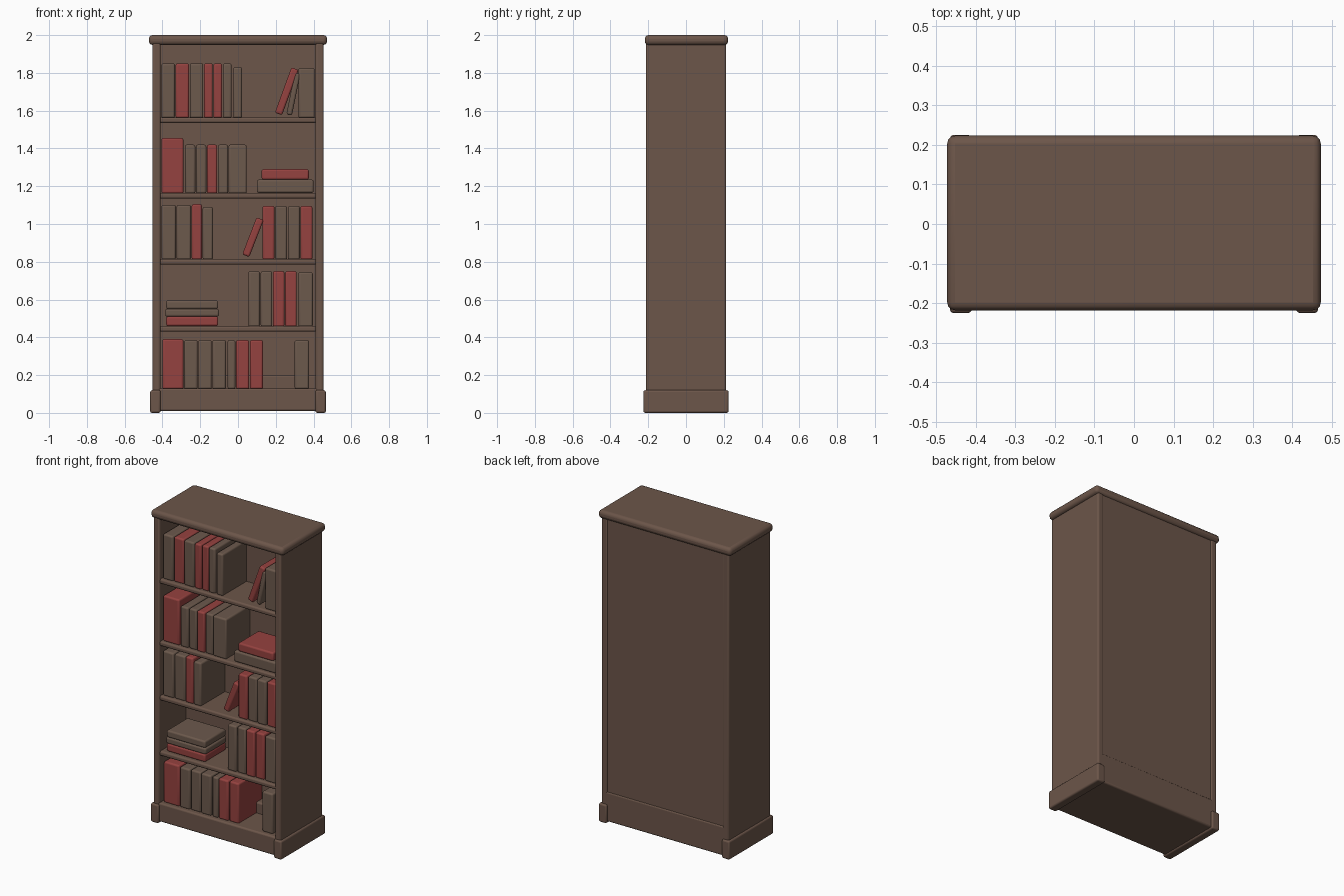
import bpy
from mathutils import Matrix, Vector

cube = bpy.data.objects.get("Cube")
if cube:
    bpy.data.objects.remove(cube, do_unlink=True)


def material(name, red, green, blue):
    colour = (red, green, blue, 1)
    mat = bpy.data.materials.new(name)
    mat.use_nodes = True
    mat.diffuse_color = colour
    shader = mat.node_tree.nodes["Principled BSDF"]
    shader.inputs["Base Color"].default_value = colour
    return mat


wood = material("brown wood", 0.15, 0.092, 0.067)
brown = material("brown book cover", 0.15, 0.1, 0.073)
red = material("red book cover", 0.3, 0.054, 0.05)
covers = {"brown": brown, "red": red}


def box(name, x, y, z, mat, bevel=0.01, tilt=0):
    """Box between (min, max) ranges with rounded edges, tilted about its centre."""
    low, high = (Vector(corner) for corner in zip(x, y, z))
    bpy.ops.mesh.primitive_cube_add(size=1, location=(low + high) / 2)
    part = bpy.context.object
    part.name = part.data.name = name
    part.data.transform(Matrix.Diagonal((*(high - low), 1)))
    part.rotation_euler.y = tilt
    part.data.materials.append(mat)
    rounding = part.modifiers.new("rounded edges", "BEVEL")
    rounding.width = bevel
    rounding.segments = 3
    bpy.ops.object.shade_smooth_by_angle()


def around(half):
    """Range centred on zero."""
    return (-half, half)


# Main proportions
opening = 0.41        # half width between the sides
side_face = 0.453     # half width over the sides
plinth_face = 0.465   # half width over the plinth
depth = 0.213         # half depth of the carcass
back_wall = 0.06      # inner face of the back panel
spine = -0.185        # front of the books
board = 0.03          # shelf thickness
plinth_top = 0.13
underside = 0.01

# Sides, each with a plinth block that protrudes at the corners
for side, sign in (("left", 1), ("right", -1)):
    panel = sorted((sign * opening, sign * side_face))
    block = sorted((sign * opening, sign * plinth_face))
    box(side + "_side", panel, around(depth), (underside, 1.96), wood)
    box(side + "_plinth", block, around(0.225), (0, 0.12), wood)

# Back, plinth boards and moulded top
box("back_panel", around(0.43), (back_wall, 0.208), (underside, 1.96), wood)
box("bottom_board", around(0.44), around(0.2), (underside, plinth_top), wood)
box("front_plinth", around(0.45), (-depth, 0), (underside, plinth_top), wood)
box("back_plinth", around(0.45), (0, depth), (underside, 0.2), wood)
box("top_board", around(0.472), (-0.218, 0.223), (1.948, 2), wood, bevel=0.02)

# Shelves, listed by the height of their upper face
first, second, third, fourth, bottom = 1.565, 1.165, 0.815, 0.46, plinth_top
for top in (first, second, third, fourth):
    box("shelf", around(0.42), (-0.205, 0.1), (top - board, top), wood)


def upright_books(shelf, start, width, height, order):
    """Row of equal books, left edge at start, with covers in the given order."""
    gap = 0.004
    for index, cover in enumerate(order.split()):
        left = start + index * width
        front = spine + gap * (index % 2)
        box("upright_book", (left, left + width - gap), (front, back_wall + gap),
            (shelf - gap, shelf + height), covers[cover])


def leaning_book(shelf, centre, width, height, tilt, mat):
    """Book resting at an angle on its lower corner."""
    box("leaning_book", (centre - width / 2, centre + width / 2),
        (spine, back_wall - board), (shelf + underside, shelf + height), mat, tilt=tilt)


def stacked_books(shelf, left, right, layers):
    """Books lying flat; each layer is a thickness, an inset and a cover."""
    base = shelf
    for thickness, inset, mat in layers:
        box("stacked_book", (left + inset, right - inset), (spine + inset / 4, board),
            (base, base + thickness), mat)
        base += thickness


# First shelf
upright_books(first, -0.405, 0.075, 0.285, "brown red brown")
upright_books(first, -0.18, 0.05, 0.285, "red red brown")
upright_books(first, -0.025, 0.05, 0.265, "brown")
leaning_book(first, 0.258, 0.04, 0.265, 0.35, red)
leaning_book(first, 0.293, 0.03, 0.235, 0.2, brown)
upright_books(first, 0.32, 0.09, 0.26, "brown")

# Second shelf
upright_books(second, -0.405, 0.12, 0.29, "red")
upright_books(second, -0.28, 0.058, 0.255, "brown brown red brown")
upright_books(second, -0.05, 0.1, 0.255, "brown")
stacked_books(second, 0.1, 0.4, ((0.07, 0, brown), (0.055, 0.025, red)))

# Third shelf
upright_books(third, -0.405, 0.08, 0.285, "brown brown")
upright_books(third, -0.245, 0.058, 0.29, "red")
upright_books(third, -0.187, 0.058, 0.275, "brown")
leaning_book(third, 0.079, 0.04, 0.22, 0.37, red)
upright_books(third, 0.13, 0.067, 0.28, "red brown brown red")

# Fourth shelf
stacked_books(fourth, -0.385, -0.1,
              ((0.05, 0.005, red), (0.04, 0, brown), (0.045, 0.005, brown)))
upright_books(fourth, 0.055, 0.065, 0.29, "brown brown red red")
upright_books(fourth, 0.32, 0.08, 0.285, "brown")

# Bottom shelf
upright_books(bottom, -0.4, 0.115, 0.26, "red")
upright_books(bottom, -0.285, 0.075, 0.255, "brown brown brown")
upright_books(bottom, -0.055, 0.045, 0.255, "brown")
upright_books(bottom, -0.01, 0.073, 0.255, "red red")
upright_books(bottom, 0.3, 0.08, 0.255, "brown")
